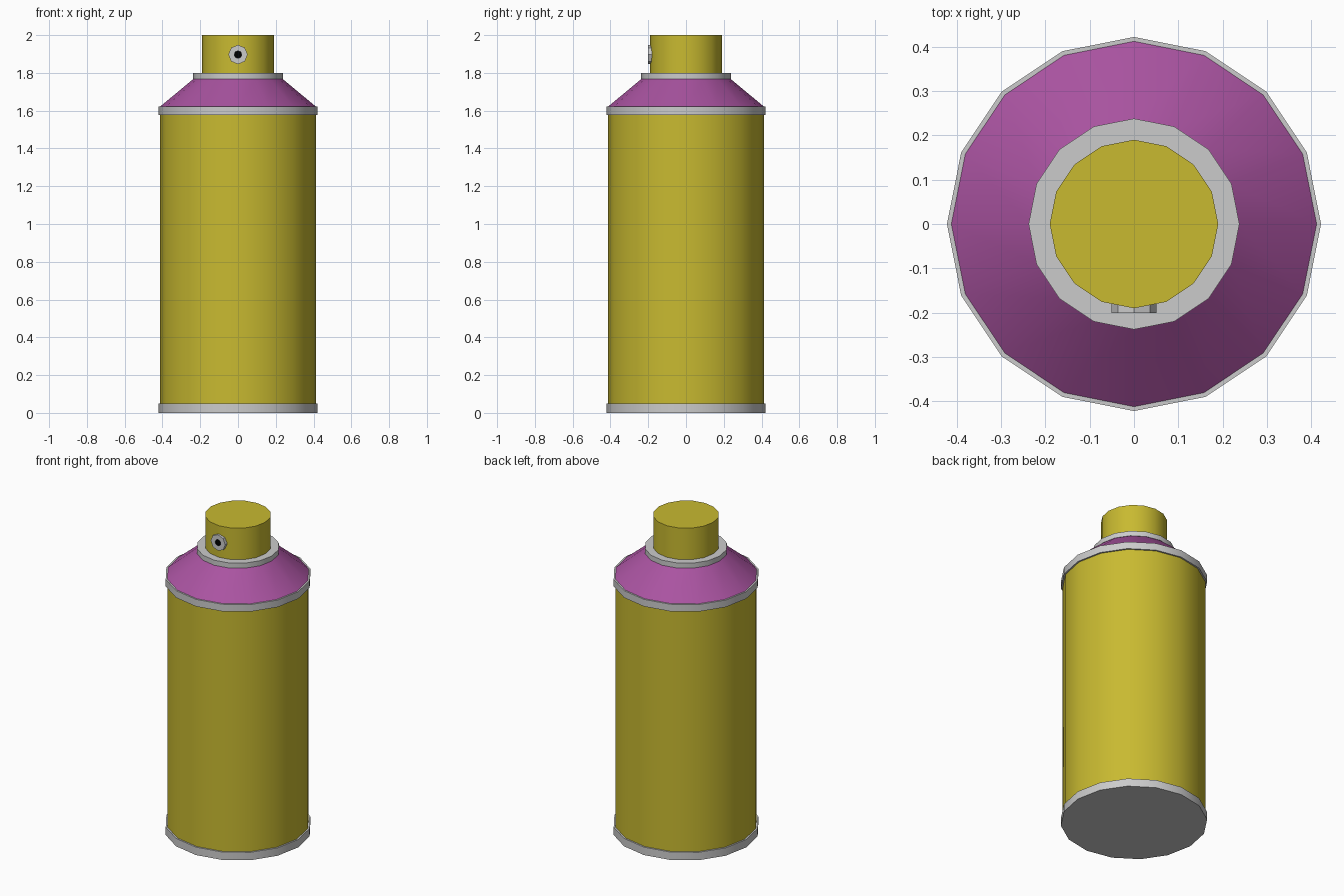
import bpy, bmesh
from math import cos, sin, pi, radians

if "Cube" in bpy.data.objects:
    bpy.data.objects.remove(bpy.data.objects["Cube"])


def material(name, rgb):
    mat = bpy.data.materials.new(name)
    mat.diffuse_color = (*rgb, 1)
    mat.use_nodes = True
    mat.node_tree.nodes["Principled BSDF"].inputs["Base Color"].default_value = mat.diffuse_color
    return mat


yellow = material("yellow_paint", (0.58, 0.49, 0.03))
purple = material("purple_paint", (0.40, 0.087, 0.355))
black = material("black", (0, 0, 0))


def lathe(name, profile, sides=16, mat=None):
    """Spin a (radius, z) profile round z and cap both ends."""
    bm = bmesh.new()
    rings = [[bm.verts.new((r * cos(2 * pi * i / sides), r * sin(2 * pi * i / sides), z))
              for i in range(sides)] for r, z in profile]
    for a, b in zip(rings, rings[1:]):
        for i in range(sides):
            j = (i + 1) % sides
            bm.faces.new((a[i], a[j], b[j], b[i]))
    bm.faces.new(rings[0][::-1])
    bm.faces.new(rings[-1])
    mesh = bpy.data.meshes.new(name)
    bm.to_mesh(mesh)
    bm.free()
    if mat:
        mesh.materials.append(mat)
    obj = bpy.data.objects.new(name, mesh)
    bpy.context.collection.objects.link(obj)
    bpy.ops.object.select_all(action='DESELECT')
    obj.select_set(True)
    bpy.context.view_layer.objects.active = obj
    bpy.ops.object.shade_smooth_by_angle(angle=radians(30))
    return obj


# Can: metal rims, painted body and sloping shoulder
lathe("bottom_rim", [(0.422, 0), (0.422, 0.05)])
lathe("can_body", [(0.412, 0.05), (0.412, 1.577)], mat=yellow)
lathe("top_rim", [(0.422, 1.577), (0.422, 1.622)])
lathe("shoulder", [(0.412, 1.622), (0.236, 1.768)], mat=purple)

# Collar and push button
lathe("collar", [(0.238, 1.768), (0.238, 1.80)])
lathe("spray_button", [(0.19, 1.80), (0.19, 2.0)], mat=yellow)

# Nozzle ring with a recessed black hole, facing the front
nozzle = lathe("nozzle", [(0.051, 0.17), (0.051, 0.201), (0.02, 0.201), (0.02, 0.193)], sides=8)
nozzle.data.materials.append(None)
nozzle.data.materials.append(black)
for face in nozzle.data.polygons:
    if all(nozzle.data.vertices[v].co.xy.length < 0.03 for v in face.vertices):
        face.material_index = 1
nozzle.rotation_euler.x = radians(90)
nozzle.location.z = 1.897
